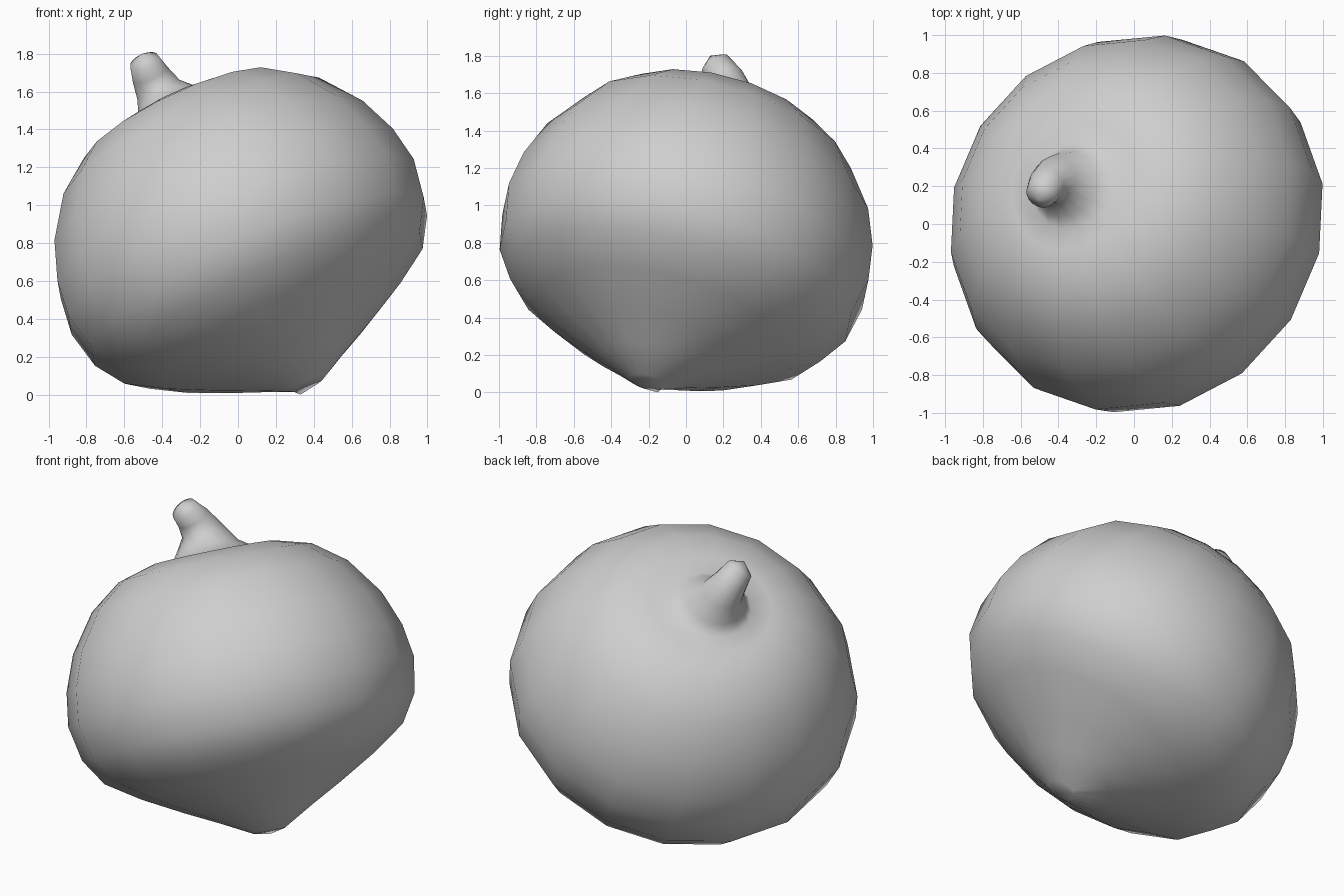
import bpy, bmesh, math
from mathutils import Vector

if "Cube" in bpy.data.objects:
    bpy.data.objects.remove(bpy.data.objects["Cube"], do_unlink=True)

SIDES = 16
BASE = Vector((0.385, -0.22, 0.03))
AXIS = Vector((-0.73, 0.44, 1.52)).normalized()
LONG = Vector((0.85, 0.53, 0))      # the bulb is slightly wider this way

# Bulb: (distance along the tilted axis, radius)
BULB = [(0.03, 0.09), (0.13, 0.27), (0.23, 0.46), (0.36, 0.69), (0.49, 0.88),
        (0.65, 0.98), (0.86, 1.02), (1.06, 0.99), (1.27, 0.91), (1.49, 0.755),
        (1.63, 0.57), (1.69, 0.36), (1.68, 0.24)]

# Stem: (centre, radius), bending away from the axis
STEM = [((-0.365, 0.21, 1.54), 0.18), ((-0.42, 0.235, 1.61), 0.125),
        ((-0.465, 0.205, 1.69), 0.10), ((-0.495, 0.155, 1.76), 0.08)]
ROOT_TIP = Vector((0.33, -0.15, 0.0))
STEM_TIP = Vector((-0.505, 0.13, 1.80))


def add_ring(bm, centre, normal, radius, oval):
    side = (LONG - normal * LONG.dot(normal)).normalized()
    other = normal.cross(side)
    ring = []
    for i in range(SIDES):
        a = math.tau * i / SIDES
        offset = math.cos(a) * side * (1 + oval) + math.sin(a) * other * (1 - oval)
        ring.append(bm.verts.new(centre + radius * offset))
    return ring


def close_end(bm, ring, point):
    pole = bm.verts.new(point)
    for i in range(SIDES):
        bm.faces.new((ring[i], ring[(i + 1) % SIDES], pole))


bm = bmesh.new()
rings = [add_ring(bm, BASE + AXIS * s, AXIS, r, 0.012) for s, r in BULB]

# Stem rings turn gradually towards the bent direction
lean = Vector((-0.35, -0.5, 0.8)).normalized()
for i, (centre, r) in enumerate(STEM):
    normal = AXIS.lerp(lean, i / (len(STEM) - 1)).normalized()
    rings.append(add_ring(bm, Vector(centre), normal, r, 0))

for low, high in zip(rings, rings[1:]):
    for i in range(SIDES):
        j = (i + 1) % SIDES
        bm.faces.new((low[i], low[j], high[j], high[i]))
close_end(bm, rings[0], ROOT_TIP)
close_end(bm, rings[-1], STEM_TIP)
bmesh.ops.recalc_face_normals(bm, faces=bm.faces)
for f in bm.faces:
    f.smooth = True

mesh = bpy.data.meshes.new("bulb_with_stem")
bm.to_mesh(mesh)
bm.free()
bulb = bpy.data.objects.new("bulb_with_stem", mesh)
bpy.context.collection.objects.link(bulb)

# Plain grey skin
grey = bpy.data.materials.new("light_grey")
grey.use_nodes = True
colour = (0.62, 0.62, 0.62, 1)
grey.diffuse_color = colour
grey.node_tree.nodes["Principled BSDF"].inputs["Base Color"].default_value = colour
mesh.materials.append(grey)
